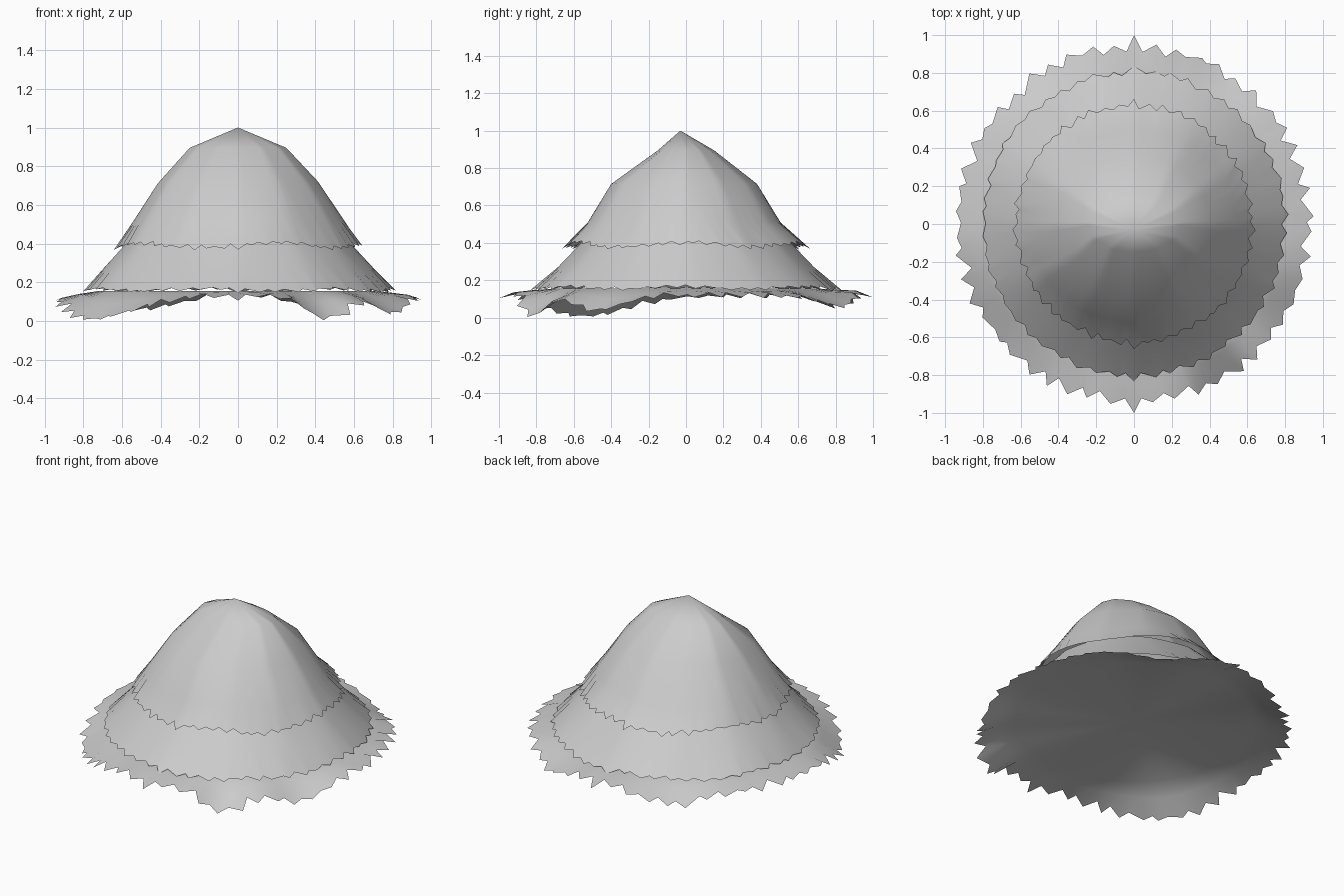
import bpy, bmesh, math, random

if "Cube" in bpy.data.objects:
    bpy.data.objects.remove(bpy.data.objects["Cube"])

random.seed(7)
TEETH = 50
N = TEETH * 2


def bump(a, centre, width):
    """Smooth 0..1 bump around an angle given in degrees."""
    d = (math.degrees(a) - centre + 180) % 360 - 180
    return math.exp(-(d / width) ** 2)


def facet(a, sides):
    """Radius factor of a regular polygon with a corner on the x axis."""
    step = 2 * math.pi / sides
    return math.cos(step / 2) / math.cos(a % step - step / 2)


def thatch_layer(name, rings, apex, drop, ragged, facets=0.0):
    """Lofted straw layer; rings are (rx, ry, centre y, z), last one is ragged."""
    bm = bmesh.new()
    rows = []
    for k, (rx, ry, cy, z) in enumerate(rings):
        t = k / (len(rings) - 1)
        row = []
        for i in range(N):
            a = 2 * math.pi * i / N - math.pi / 2
            f = 1 + facets * (1 - t) * (facet(a, 12) - 1)
            dz = drop(a) * t
            if k == len(rings) - 1:
                # irregular tufts, with longer ones at the front and back middle
                jag = random.uniform(0.1, 1) * ragged * (1 if i % 2 == 0 else -1)
                if i in (0, TEETH):
                    jag = 1.5 * ragged
                else:
                    a += random.uniform(-0.022, 0.022)
                f += jag
                dz -= jag * 0.4
            row.append(bm.verts.new((rx * f * math.cos(a),
                                     cy + ry * f * math.sin(a),
                                     max(z + dz, 0.0))))
        rows.append(row)
    if apex:
        top = bm.verts.new(apex)
        for i in range(N):
            bm.faces.new((top, rows[0][i], rows[0][(i + 1) % N]))
    for r0, r1 in zip(rows, rows[1:]):
        for i in range(N):
            j = (i + 1) % N
            bm.faces.new((r0[i], r1[i], r1[j], r0[j]))
    me = bpy.data.meshes.new(name)
    bm.to_mesh(me)
    bm.free()
    ob = bpy.data.objects.new(name, me)
    bpy.context.collection.objects.link(ob)
    bpy.ops.object.select_all(action='DESELECT')
    ob.select_set(True)
    bpy.context.view_layer.objects.active = ob
    bpy.ops.object.shade_smooth_by_angle(angle=math.radians(50))
    return ob


def brim_drop(a):
    """Uneven sagging of the lowest layer."""
    return (-0.025
            - 0.11 * bump(a, 216, 23)
            - 0.11 * bump(a, 300, 9)
            - 0.08 * bump(a, 330, 12)
            - 0.06 * bump(a, 60, 14)
            - 0.06 * bump(a, 122, 14)
            + 0.015 * bump(a, 90, 14)
            + 0.01 * bump(a, 268, 16))


# Upper cap
thatch_layer("upper_thatch",
             [(0.25, 0.15, 0.0, 0.895),
              (0.415, 0.39, -0.01, 0.715),
              (0.55, 0.515, -0.01, 0.51),
              (0.625, 0.63, 0.0, 0.39)],
             (0, -0.03, 1.0),
             lambda a: 0.012 * math.cos(5 * a), 0.035, 0.9)

# Middle skirt
thatch_layer("middle_thatch",
             [(0.54, 0.51, 0.0, 0.45),
              (0.59, 0.57, 0.0, 0.39),
              (0.70, 0.685, 0.0, 0.27),
              (0.80, 0.805, 0.0, 0.16)],
             None,
             lambda a: 0.006 * math.cos(7 * a), 0.025, 0.5)

# Bottom brim, closed underneath the stack
thatch_layer("bottom_thatch",
             [(0.72, 0.72, 0.0, 0.155),
              (0.82, 0.82, 0.0, 0.155),
              (0.925, 0.94, 0.0, 0.145)],
             (0, 0, 0.155), brim_drop, 0.042)
